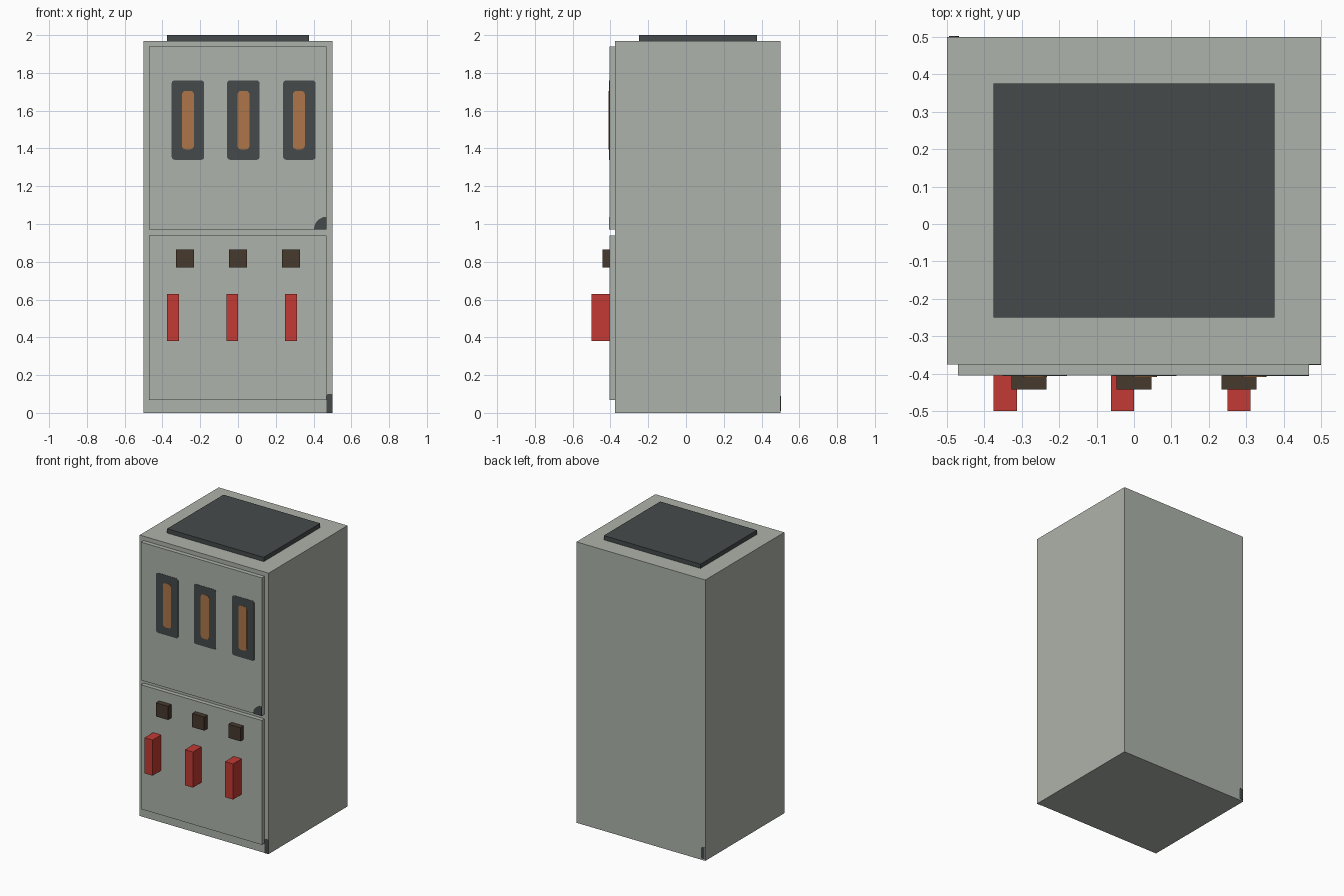
import bpy, bmesh, math

if "Cube" in bpy.data.objects:
    bpy.data.objects.remove(bpy.data.objects["Cube"])


def material(name, rgb):
    m = bpy.data.materials.new(name)
    m.diffuse_color = (*rgb, 1)
    m.use_nodes = True
    m.node_tree.nodes["Principled BSDF"].inputs["Base Color"].default_value = m.diffuse_color
    return m


GREY = material("cabinet grey", (0.42, 0.45, 0.405))
DARK = material("charcoal", (0.06, 0.068, 0.07))
ORANGE = material("amber", (0.42, 0.18, 0.065))
RED = material("handle red", (0.54, 0.042, 0.033))
BROWN = material("button brown", (0.062, 0.041, 0.026))


def finish(bm, name, mat):
    bmesh.ops.recalc_face_normals(bm, faces=bm.faces[:])
    me = bpy.data.meshes.new(name)
    bm.to_mesh(me)
    bm.free()
    me.materials.append(mat)
    ob = bpy.data.objects.new(name, me)
    bpy.context.collection.objects.link(ob)
    return ob


def box(name, x, y, z, mat):
    """Box spanning the given (low, high) ranges."""
    bm = bmesh.new()
    bmesh.ops.create_cube(bm, size=1)
    for v in bm.verts:
        v.co = [r[0] + (c + 0.5) * (r[1] - r[0]) for c, r in zip(v.co, (x, y, z))]
    return finish(bm, name, mat)


def plate(name, outline, y, depth, mat):
    """Flat plate from an (x, z) outline, extruded along y."""
    bm = bmesh.new()
    face = bm.faces.new([bm.verts.new((px, y, pz)) for px, pz in outline])
    ext = bmesh.ops.extrude_face_region(bm, geom=[face])["geom"]
    bmesh.ops.translate(bm, vec=(0, depth, 0),
                        verts=[g for g in ext if isinstance(g, bmesh.types.BMVert)])
    return finish(bm, name, mat)


def rounded(x0, x1, z0, z1, r, steps=3):
    """Rectangle outline with rounded corners."""
    corners = [(x1 - r, z1 - r), (x0 + r, z1 - r), (x0 + r, z0 + r), (x1 - r, z0 + r)]
    return [(cx + r * math.cos(a), cz + r * math.sin(a))
            for k, (cx, cz) in enumerate(corners)
            for a in [math.pi / 2 * (k + i / steps) for i in range(steps + 1)]]


BODY_Y, DOOR_Y = -0.375, -0.405

# Cabinet, top cover and two raised doors
box("cabinet", (-0.5, 0.5), (BODY_Y, 0.5), (0, 1.97), GREY)
box("top_cover", (-0.375, 0.375), (-0.25, 0.375), (1.97, 2.0), DARK)
box("upper_door", (-0.47, 0.468), (DOOR_Y, BODY_Y), (0.972, 1.94), GREY)
box("lower_door", (-0.47, 0.468), (DOOR_Y, BODY_Y), (0.068, 0.94), GREY)

# Gauge windows with amber strips
for i, (wx, sx) in enumerate([(-0.265, -0.265), (0.028, 0.029), (0.325, 0.322)]):
    plate(f"window_{i + 1}", rounded(wx - 0.086, wx + 0.086, 1.34, 1.76, 0.015),
          DOOR_Y, -0.002, DARK)
    plate(f"window_strip_{i + 1}", rounded(sx - 0.032, sx + 0.032, 1.395, 1.705, 0.02),
          DOOR_Y, -0.004, ORANGE)

# Buttons and lever handles
for i, (bx, hx) in enumerate([(-0.281, -0.344), (0, -0.031), (0.281, 0.281)]):
    box(f"button_{i + 1}", (bx - 0.047, bx + 0.047), (-0.442, DOOR_Y), (0.77, 0.865), BROWN)
    box(f"handle_{i + 1}", (hx - 0.031, hx + 0.031), (-0.5, DOOR_Y), (0.38, 0.63), RED)

# Quarter-round latch in the upper door corner
arc = [math.pi / 2 * (1 + i / 6) for i in range(7)]
plate("door_latch", [(0.468, 0.972)] + [(0.468 + 0.066 * math.cos(a), 0.972 + 0.066 * math.sin(a))
                                        for a in arc], DOOR_Y, -0.002, DARK)

# Dark corner patches at the foot, front and back
plate("front_corner_patch", [(0.468, 0), (0.5, 0), (0.5, 0.1), (0.475, 0.1), (0.468, 0.09)],
      BODY_Y, -0.002, DARK)
plate("back_corner_patch", [(-0.468, 0.01), (-0.495, 0.01), (-0.495, 0.09), (-0.475, 0.09),
                            (-0.468, 0.08)], 0.5, 0.002, DARK)
